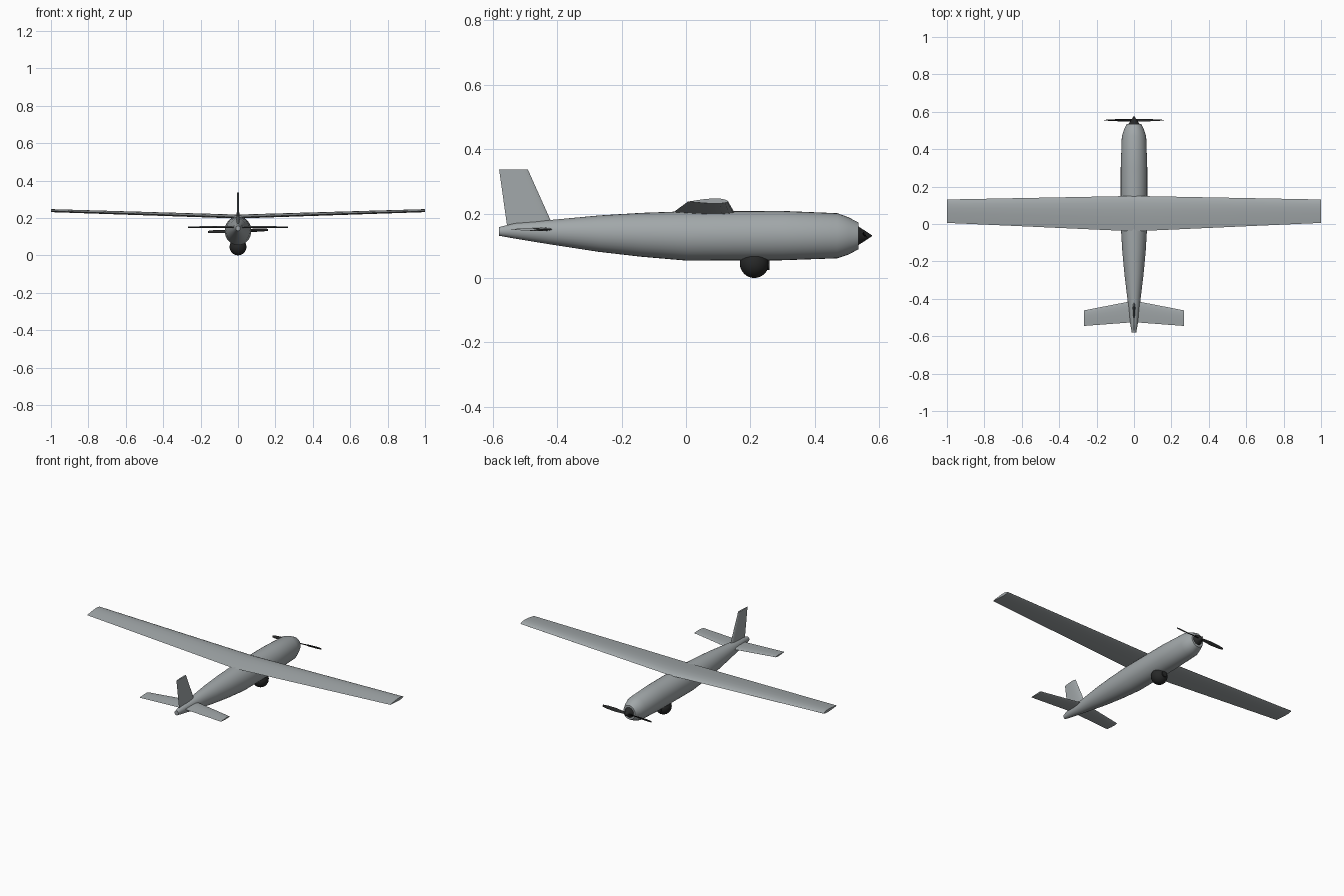
import bpy, bmesh, math
from mathutils import Matrix, Vector

if "Cube" in bpy.data.objects:
    bpy.data.objects.remove(bpy.data.objects["Cube"])


def material(name, rgb):
    m = bpy.data.materials.new(name)
    m.use_nodes = True
    m.diffuse_color = (*rgb, 1)
    m.node_tree.nodes["Principled BSDF"].inputs["Base Color"].default_value = (*rgb, 1)
    return m


GREY = material("light grey", (0.36, 0.39, 0.40))
BLACK = material("matte black", (0.02, 0.021, 0.021))


def finish(name, bm, mat, angle=35):
    bmesh.ops.recalc_face_normals(bm, faces=bm.faces)
    mesh = bpy.data.meshes.new(name)
    bm.to_mesh(mesh)
    bm.free()
    mesh.materials.append(mat)
    ob = bpy.data.objects.new(name, mesh)
    bpy.context.collection.objects.link(ob)
    bpy.ops.object.select_all(action='DESELECT')
    ob.select_set(True)
    bpy.context.view_layer.objects.active = ob
    bpy.ops.object.shade_smooth_by_angle(angle=math.radians(angle))
    return ob


def loft(name, rings, mat, angle=35):
    """Skin a row of equal rings of points and cap both ends."""
    bm = bmesh.new()
    rows = [[bm.verts.new(p) for p in ring] for ring in rings]
    n = len(rows[0])
    for a, b in zip(rows, rows[1:]):
        for i in range(n):
            j = (i + 1) % n
            bm.faces.new((a[i], a[j], b[j], b[i]))
    bm.faces.new(rows[0])
    bm.faces.new(rows[-1])
    return finish(name, bm, mat, angle)


def airfoil(lead, trail, upper, lower):
    """Closed section as (y, height) pairs, from leading to trailing edge."""
    shape = [(0.02, 0.3), (0.08, 0.65), (0.2, 0.95), (0.38, 1), (0.6, 0.75), (0.82, 0.36)]
    chord = trail - lead
    top = [(lead + t * chord, h * upper) for t, h in shape]
    low = [(lead + t * chord, -h * lower) for t, h in reversed(shape)]
    return [(lead, 0)] + top + [(trail, 0)] + low


# Fuselage: y, bottom, top, half width
stations = [(-0.58, 0.131, 0.158, 0.012), (-0.53, 0.122, 0.170, 0.021),
            (-0.42, 0.104, 0.180, 0.033), (-0.27, 0.081, 0.194, 0.051),
            (-0.14, 0.066, 0.202, 0.063), (0.0, 0.054, 0.207, 0.071),
            (0.30, 0.055, 0.208, 0.071), (0.47, 0.061, 0.201, 0.065),
            (0.505, 0.073, 0.188, 0.053), (0.535, 0.089, 0.172, 0.039)]
rings = []
for y, low, top, w in stations:
    turn = [2 * math.pi * i / 32 for i in range(32)]
    rings.append([(w * math.cos(a), y, (low + top) / 2 + (top - low) / 2 * math.sin(a))
                  for a in turn])
loft("fuselage", rings, GREY)

# Main wing with slight dihedral, and tailplane
tip = airfoil(0.131, 0.006, 0.010, 0.006)
root = airfoil(0.150, -0.039, 0.014, 0.007)
loft("main_wing", [[(x, y, z + h) for y, h in s]
                   for x, z, s in ((-1, 0.237, tip), (0, 0.204, root), (1, 0.237, tip))], GREY)

tip = airfoil(-0.462, -0.545, 0.004, 0.004)
root = airfoil(-0.410, -0.525, 0.006, 0.006)
loft("tailplane", [[(x, y, 0.151 + h) for y, h in s]
                   for x, s in ((-0.268, tip), (0, root), (0.268, tip))], GREY)

# Upright fin, rooted inside the tail
loft("tail_fin", [[(h, y, z) for y, h in s] for z, s in (
    (0.145, airfoil(-0.405, -0.553, 0.008, 0.008)),
    (0.337, airfoil(-0.491, -0.580, 0.005, 0.005)))], GREY)

# Spinner
axis_z = 0.131
bm = bmesh.new()
bmesh.ops.create_cone(bm, cap_ends=True, segments=24, radius1=0.031, radius2=0.001, depth=0.046,
                      matrix=Matrix.Translation((0, 0.555, axis_z)) @ Matrix.Rotation(-math.pi / 2, 4, 'X'))
finish("spinner", bm, BLACK)

# Twisted two-blade propeller
blade = [(0.0, 0.012, 65), (0.03, 0.016, 55), (0.08, 0.021, 35), (0.13, 0.018, 24), (0.16, 0.011, 18)]
for k, side in enumerate(("left", "right")):
    spin = Matrix.Rotation(math.radians(-2 + 180 * k), 4, 'Y')
    rings = []
    for r, chord, pitch in blade:
        twist = Matrix.Rotation(math.radians(pitch), 4, 'X')
        rings.append([Vector((0, 0.555, axis_z)) + spin @ (Vector((r, 0, 0)) + twist @ Vector((0, y, z)))
                      for y, z in ((0, chord / 2), (0.0025, 0), (0, -chord / 2), (-0.0025, 0))])
    loft("propeller_blade_" + side, rings, BLACK)

# Camera ball under the nose, with a forward lens
bm = bmesh.new()
bmesh.ops.create_uvsphere(bm, u_segments=28, v_segments=16, radius=0.045,
                          matrix=Matrix.Translation((0, 0.212, 0.045)))
finish("camera_ball", bm, BLACK)
bm = bmesh.new()
bmesh.ops.create_cone(bm, cap_ends=True, segments=20, radius1=0.016, radius2=0.016, depth=0.03,
                      matrix=Matrix.Translation((0, 0.244, 0.041)) @ Matrix.Rotation(-math.pi / 2, 4, 'X'))
finish("camera_lens", bm, BLACK)
